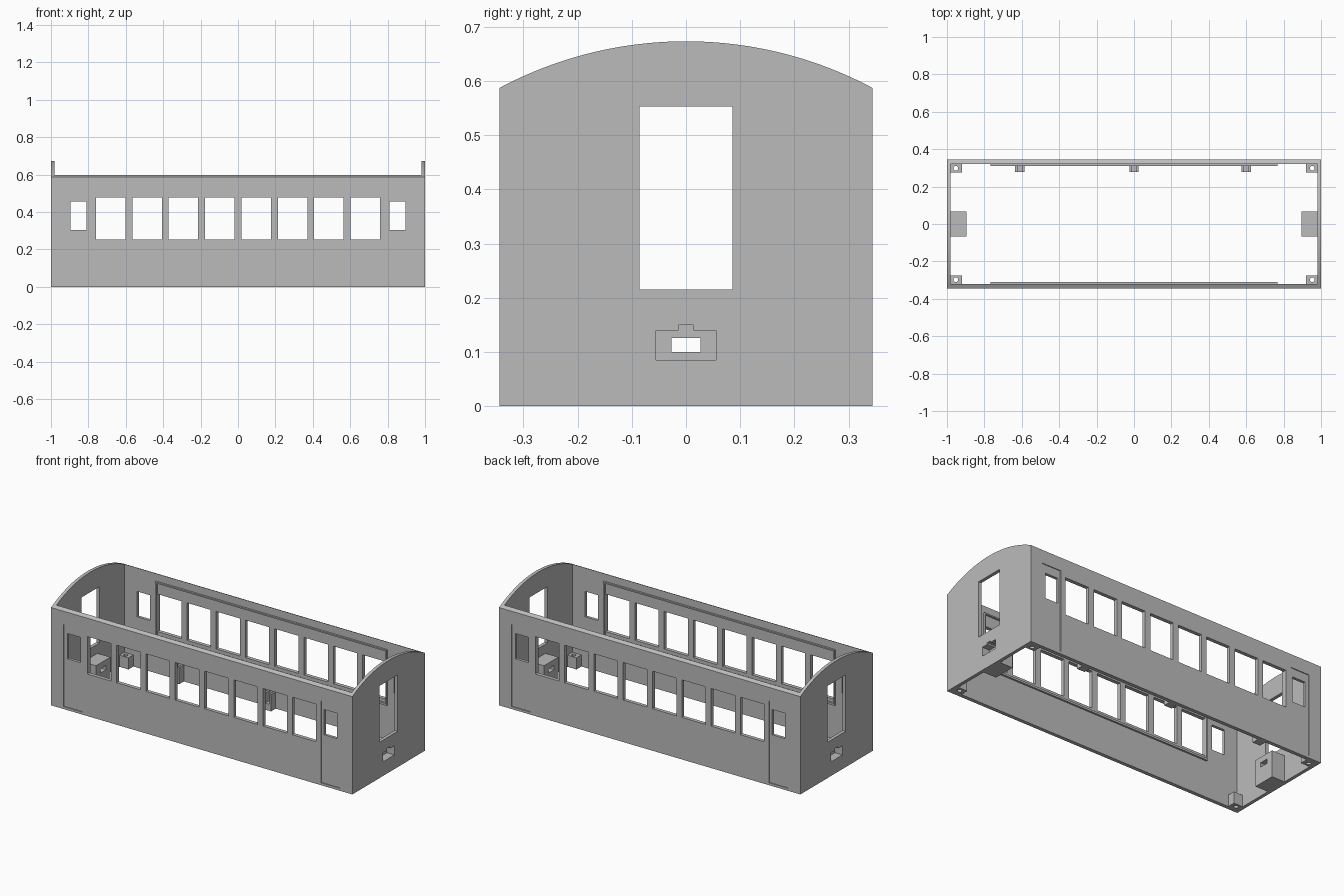
import bpy, bmesh, math

if "Cube" in bpy.data.objects:
    bpy.data.objects.remove(bpy.data.objects["Cube"])

L, W, T = 1.0, 0.344, 0.02          # half length, half width, wall thickness
EAVE, CROWN = 0.587, 0.673
INNER_X, INNER_Y = L - T, W - 0.022

grey = bpy.data.materials.new("shell grey")
grey.diffuse_color = (0.5, 0.5, 0.5, 1)
grey.use_nodes = True
grey.node_tree.nodes["Principled BSDF"].inputs["Base Color"].default_value = grey.diffuse_color


def make(name, bm):
    bmesh.ops.recalc_face_normals(bm, faces=bm.faces)
    me = bpy.data.meshes.new(name)
    bm.to_mesh(me)
    bm.free()
    me.materials.append(grey)
    ob = bpy.data.objects.new(name, me)
    bpy.context.collection.objects.link(ob)
    return ob


def boxes(name, spans):
    """One mesh of boxes, each given as x0, x1, y0, y1, z0, z1."""
    bm = bmesh.new()
    for x0, x1, y0, y1, z0, z1 in spans:
        x0, x1 = sorted((x0, x1))
        y0, y1 = sorted((y0, y1))
        vs = bmesh.ops.create_cube(bm, size=1)["verts"]
        for v in vs:
            v.co = (x0 if v.co.x < 0 else x1,
                    y0 if v.co.y < 0 else y1,
                    z0 if v.co.z < 0 else z1)
    return make(name, bm)


def prism_x(name, outline, x0, x1):
    """Extrude a y-z outline along x."""
    bm = bmesh.new()
    face = bm.faces.new([bm.verts.new((x0, y, z)) for y, z in outline])
    ext = bmesh.ops.extrude_face_region(bm, geom=[face])["geom"]
    bmesh.ops.translate(bm, vec=(x1 - x0, 0, 0),
                        verts=[g for g in ext if isinstance(g, bmesh.types.BMVert)])
    return make(name, bm)


def cut(ob, cutters):
    """Subtract each cutter and bake the result."""
    for c in cutters:
        c.hide_render = True
        m = ob.modifiers.new("cut", 'BOOLEAN')
        m.operation, m.solver, m.object = 'DIFFERENCE', 'EXACT', c
    dg = bpy.context.evaluated_depsgraph_get()
    me = bpy.data.meshes.new_from_object(ob.evaluated_get(dg))
    ob.modifiers.clear()
    ob.data = me


# Coach shell: arched profile along the length
sag = CROWN - EAVE
R = (W * W + sag * sag) / (2 * sag)
half = math.asin(W / R)
N = 40
arc = [(R * math.sin(a), CROWN - R + R * math.cos(a))
       for a in (half - 2 * half * i / N for i in range(N + 1))]
shell = prism_x("coach_shell", [(-W, 0), (W, 0)] + arc, -L, L)

# Openings
interior = boxes("interior_cutter", [(-INNER_X, INNER_X, -INNER_Y, INNER_Y, -1, 2)])
side_windows = boxes("side_window_cutter",
    [(0.1945 * (i - 3.5) - 0.079, 0.1945 * (i - 3.5) + 0.079, -1, 1, 0.252, 0.477)
     for i in range(8)] +
    [(s * 0.809, s * 0.895, -1, 1, 0.305, 0.457) for s in (-1, 1)])
end_openings = boxes("end_opening_cutter", [(-2, 2, -0.086, 0.086, 0.215, 0.553),
                                            (-2, 2, -0.027, 0.027, 0.10, 0.126)])
# Shallow recessed side doors
door_recess = boxes("door_recess_cutter",
    [(sx * 0.793, sx * 0.918, sy * (W - 0.005), sy * 1, 0.015, 0.507)
     for sx in (-1, 1) for sy in (-1, 1)])
# Coupler pockets with a notch on top
pocket = [(-0.055, 0.085), (0.055, 0.085), (0.055, 0.14), (0.014, 0.14),
          (0.014, 0.15), (-0.014, 0.15), (-0.014, 0.14), (-0.055, 0.14)]
pockets = [prism_x("pocket_cutter", pocket, s * 0.95, s * 1.2) for s in (-1, 1)]
cut(shell, [interior, side_windows, end_openings, door_recess] + pockets)

# Coupler housings inside each end
for s, side in ((-1, "left"), (1, "right")):
    housing = boxes(side + "_coupler_housing",
                    [(s * 0.895, s * INNER_X, -0.068, 0.068, 0, 0.16)])
    cut(housing, [end_openings, pockets[0 if s < 0 else 1]])

# Screw posts in the corners
screw_holes = []
for sx in (-1, 1):
    for sy in (-1, 1):
        post = boxes("corner_screw_post",
                     [(sx * 0.92, sx * INNER_X, sy * 0.275, sy * INNER_Y, 0, 0.07)])
        bm = bmesh.new()
        bmesh.ops.create_cone(bm, cap_ends=True, segments=20, radius1=0.013,
                              radius2=0.013, depth=0.5)
        bmesh.ops.translate(bm, vec=(sx * 0.953, sy * 0.298, 0), verts=bm.verts)
        hole = make("screw_hole_cutter", bm)
        cut(post, [hole])
        screw_holes.append(hole)

# Raised glazing frames on the inside of both side walls
for s, side in ((-1, "front"), (1, "back")):
    y0, y1 = s * (INNER_Y - 0.011), s * INNER_Y
    boxes(side + "_glazing_frame",
          [(-0.768, 0.768, y0, y1, 0.22, 0.232),
           (-0.768, 0.768, y0, y1, 0.545, 0.553),
           (-0.768, -0.760, y0, y1, 0.232, 0.545),
           (0.760, 0.768, y0, y1, 0.232, 0.545)])

# Floor clips along the back wall: two cheeks over a base
for x in (-0.61, 0, 0.60):
    boxes("floor_clip", [(x - 0.025, x + 0.025, 0.278, INNER_Y, 0, 0.04),
                         (x - 0.025, x - 0.013, 0.278, INNER_Y, 0.04, 0.1),
                         (x + 0.013, x + 0.025, 0.278, INNER_Y, 0.04, 0.1)])

# Remove the cutters
for c in [interior, side_windows, end_openings, door_recess] + pockets + screw_holes:
    bpy.data.objects.remove(c)
